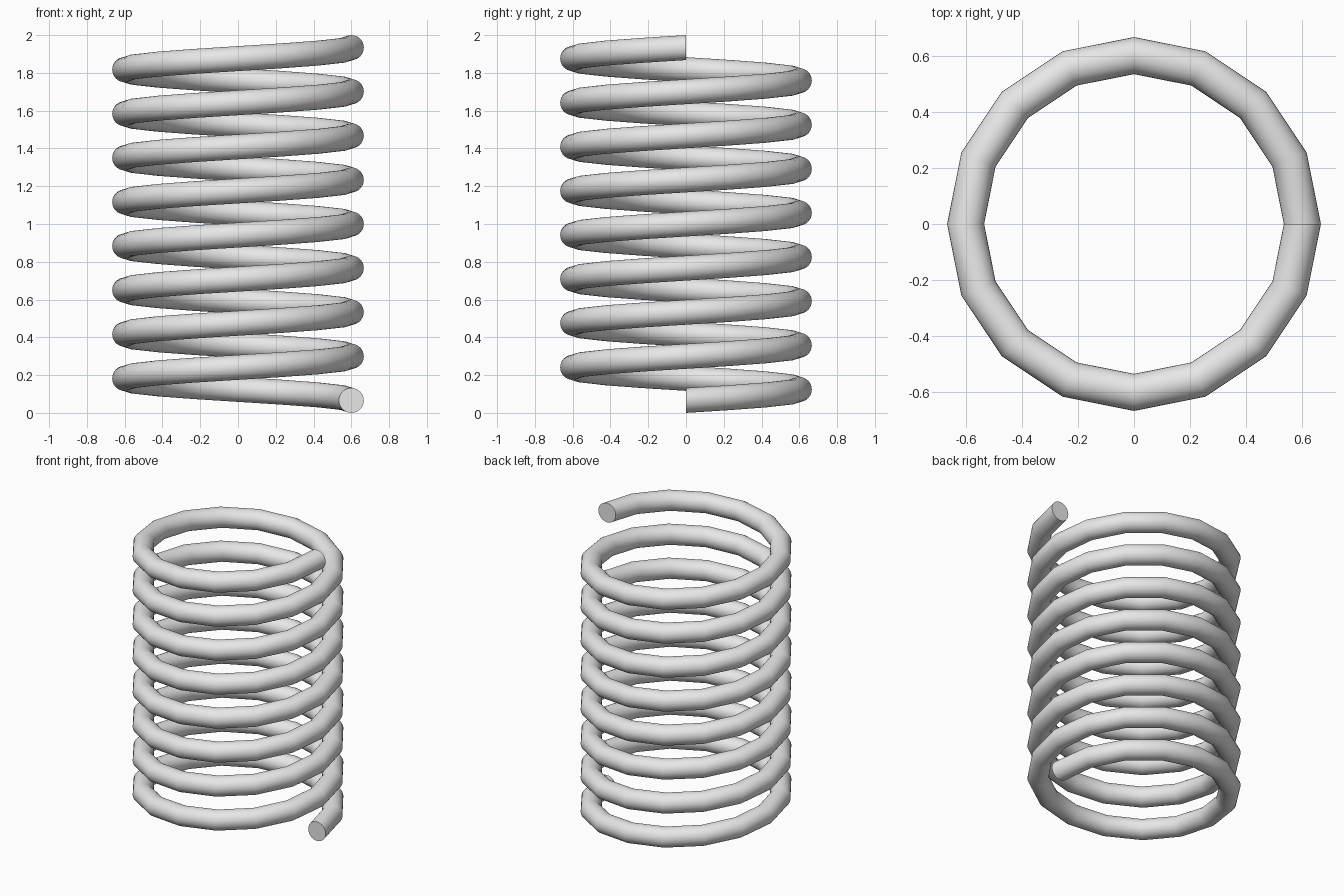
import bpy
import bmesh
from math import cos, sin, tau, radians

cube = bpy.data.objects.get("Cube")
if cube:
    bpy.data.objects.remove(cube, do_unlink=True)

# Dimensions of the coil
TURNS = 8
STEPS = 16          # straight pieces per turn
SIDES = 32          # sides of the wire
COIL_RADIUS = 0.6
WIRE_RADIUS = 0.066
HEIGHT = 2.0
RISE = (HEIGHT - 2 * WIRE_RADIUS) / (TURNS * STEPS)

steel = bpy.data.materials.new("light_grey_steel")
steel.use_nodes = True
grey = (0.8, 0.8, 0.8, 1)
steel.diffuse_color = grey
steel.node_tree.nodes["Principled BSDF"].inputs["Base Color"].default_value = grey


def wire_ring(bm, step):
    """Upright circle of wire, turned about z and raised by its step."""
    turn = tau * step / STEPS
    ring = []
    for i in range(SIDES):
        a = tau * i / SIDES
        r = COIL_RADIUS + WIRE_RADIUS * cos(a)
        z = WIRE_RADIUS + RISE * step + WIRE_RADIUS * sin(a)
        ring.append(bm.verts.new((r * cos(turn), r * sin(turn), z)))
    return ring


# Coiled wire with flat cut ends
bm = bmesh.new()
rings = [wire_ring(bm, s) for s in range(TURNS * STEPS + 1)]
for low, high in zip(rings, rings[1:]):
    for i in range(SIDES):
        j = (i + 1) % SIDES
        bm.faces.new((low[i], low[j], high[j], high[i]))
bm.faces.new(rings[0])
bm.faces.new(rings[-1])
bmesh.ops.recalc_face_normals(bm, faces=bm.faces[:])

mesh = bpy.data.meshes.new("coil_spring")
bm.to_mesh(mesh)
bm.free()
mesh.materials.append(steel)
spring = bpy.data.objects.new("coil_spring", mesh)
bpy.context.collection.objects.link(spring)

# Smooth wire, sharp rims at the ends
bpy.ops.object.select_all(action="DESELECT")
spring.select_set(True)
bpy.context.view_layer.objects.active = spring
bpy.ops.object.shade_smooth_by_angle(angle=radians(40))
